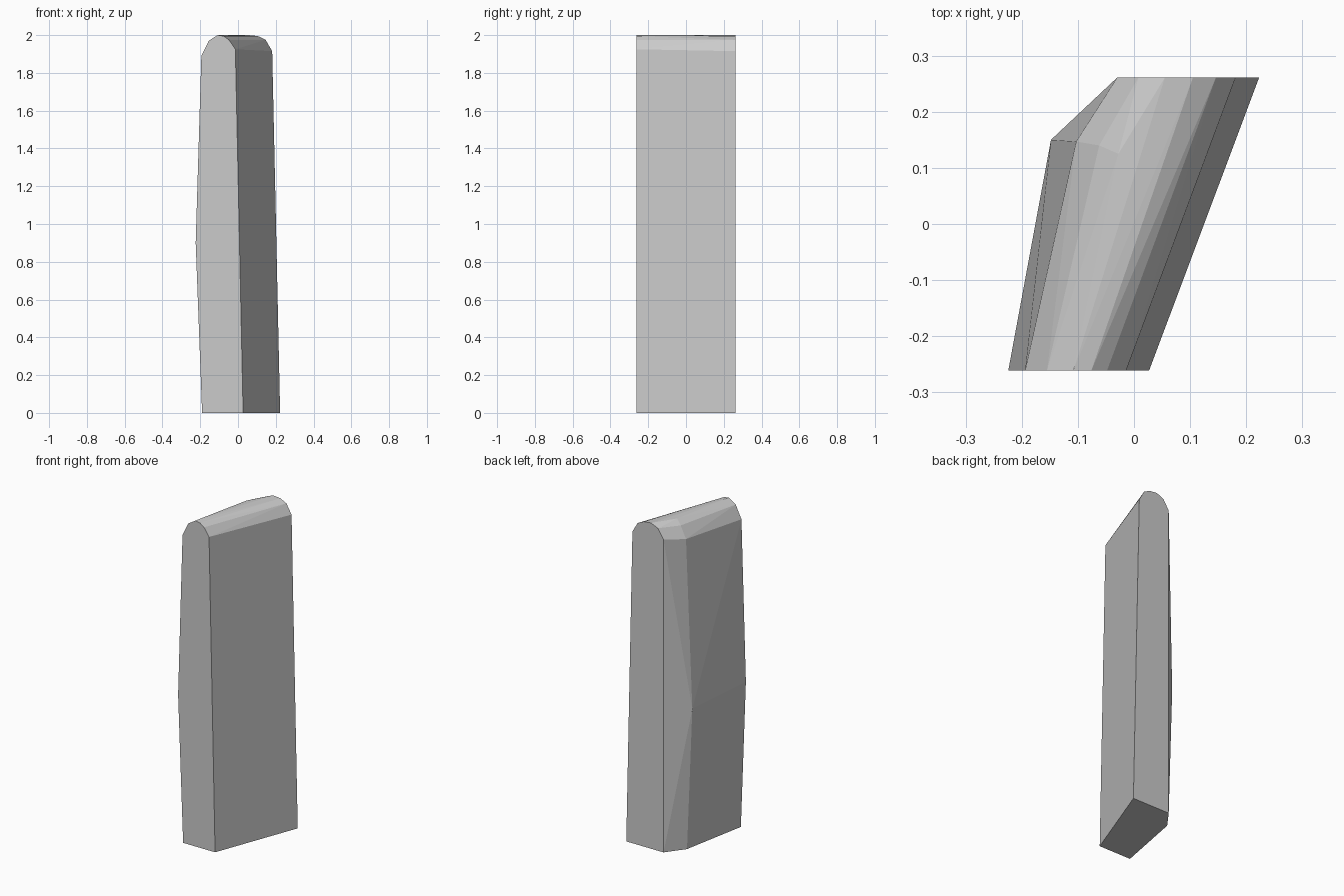
import bpy
import bmesh
from mathutils import Vector

default_cube = bpy.data.objects.get("Cube")
if default_cube:
    bpy.data.objects.remove(default_cube, do_unlink=True)

# Plain grey material
grey = bpy.data.materials.new("plain grey")
grey.use_nodes = True
colour = (0.6, 0.6, 0.6, 1)
grey.diffuse_color = colour
grey.node_tree.nodes["Principled BSDF"].inputs["Base Color"].default_value = colour

# Outlines (x, z) of the two ends, from the lower +x corner over the crown to the lower -x corner
front = [(0.027, 0), (-0.014, 1.925), (-0.048, 1.975), (-0.076, 1.995),
         (-0.108, 2.0), (-0.155, 1.97), (-0.194, 1.89), (-0.224, 0.9), (-0.19, 0)]
back = [(0.223, 0), (0.181, 1.915), (0.146, 1.975), (0.105, 1.995),
        (0.055, 2.0), (0.008, 1.98), (-0.03, 1.92), (-0.03, 0)]
# Ridge (x, y, z) where the bulging -x side folds towards the back
ridge = [(-0.028, 0.125, 1.998), (-0.062, 0.14, 1.97), (-0.103, 0.147, 1.9),
         (-0.148, 0.15, 0.87), (-0.112, 0.15, 0)]

half_depth = 0.261
points = [Vector((x, -half_depth, z)) for x, z in front]
points += [Vector((x, half_depth, z)) for x, z in back]
points += [Vector(p) for p in ridge]

# Leaning slab with a rounded crown, skinned as one faceted convex shell
bm = bmesh.new()
for p in points:
    bm.verts.new(p)
hull = bmesh.ops.convex_hull(bm, input=bm.verts[:])
spare = {v for v in hull["geom_interior"] + hull["geom_unused"]
         if isinstance(v, bmesh.types.BMVert)}
bmesh.ops.delete(bm, geom=list(spare), context="VERTS")
bmesh.ops.dissolve_limit(bm, angle_limit=0.01, verts=bm.verts[:], edges=bm.edges[:])
bmesh.ops.recalc_face_normals(bm, faces=bm.faces[:])

mesh = bpy.data.meshes.new("slab")
bm.to_mesh(mesh)
bm.free()
mesh.materials.append(grey)
slab = bpy.data.objects.new("slab", mesh)
bpy.context.collection.objects.link(slab)
